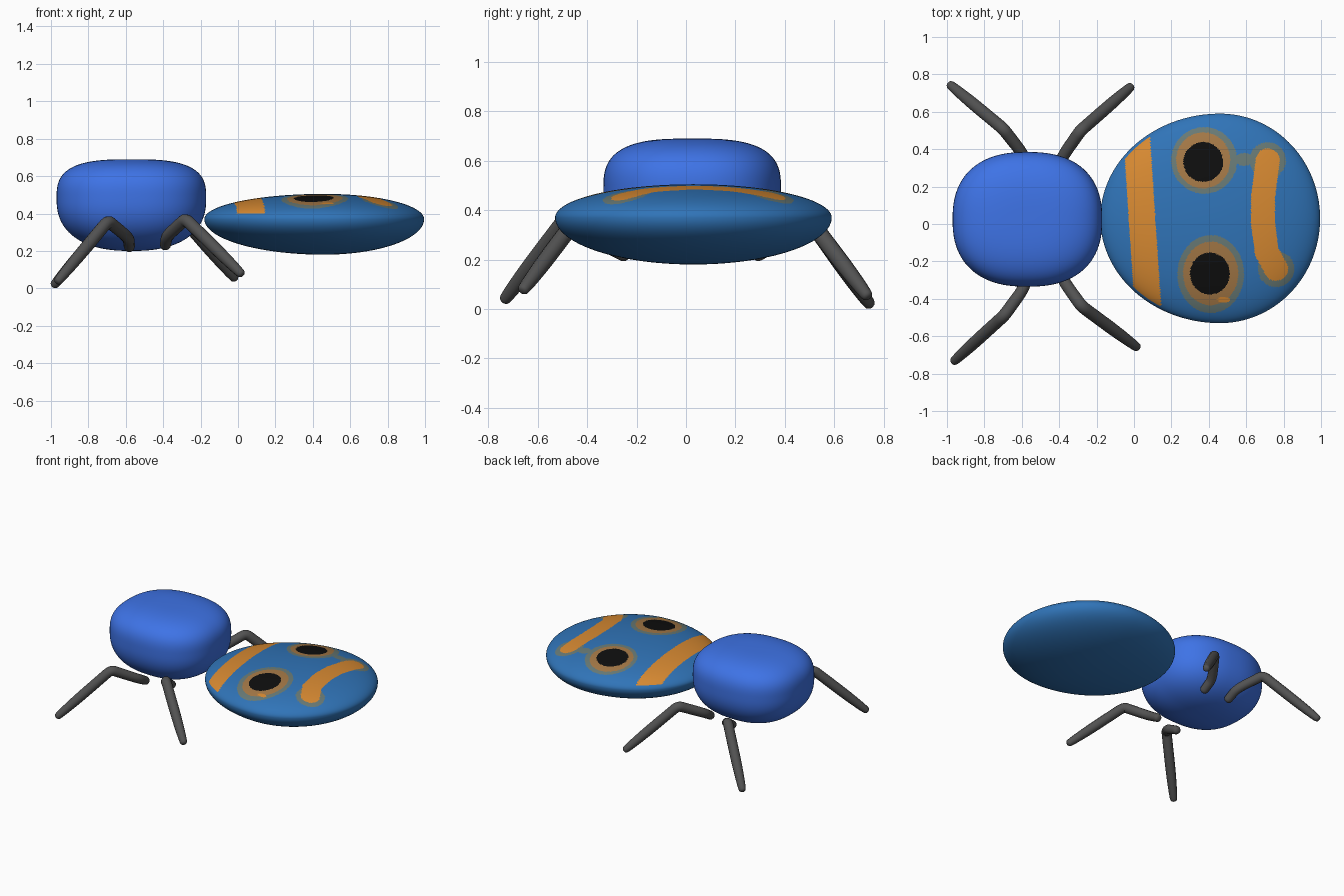
import bpy
import bmesh
import math
from mathutils import Vector

cube = bpy.data.objects.get("Cube")
if cube:
    bpy.data.objects.remove(cube, do_unlink=True)


def material(name, rgb):
    """Flat colour given as 0-255 sRGB, stored as linear values."""
    linear = [((c / 255 + 0.055) / 1.055) ** 2.4 for c in rgb]
    mat = bpy.data.materials.new(name)
    mat.use_nodes = True
    mat.diffuse_color = (*linear, 1)
    bsdf = mat.node_tree.nodes["Principled BSDF"]
    bsdf.inputs["Base Color"].default_value = (*linear, 1)
    bsdf.inputs["Roughness"].default_value = 0.8
    return mat


royal_blue = material("royal blue", (62, 115, 230))
wing_blue = material("wing blue", (48, 116, 184))
orange = material("orange", (216, 138, 50))
tan = material("tan ring", (164, 120, 70))
faded = material("faded ring", (104, 122, 118))
black = material("black", (14, 14, 14))
charcoal = material("charcoal", (82, 82, 82))


def power(value, exponent):
    return math.copysign(abs(value) ** (2 / exponent), value)


def pod(name, centre, left, right, depth, up, down, mats,
        plan=2.0, upper=2.0, lower=2.0, rings=(40, 40), segments=96):
    """Rounded lens or cushion with separate radii for each half."""
    bm = bmesh.new()
    c = Vector(centre)
    loops = []
    angles = [-math.pi / 2 * (1 - i / rings[0]) for i in range(1, rings[0])]
    angles += [math.pi / 2 * i / rings[1] for i in range(rings[1])]
    for t in angles:
        n = upper if t > 0 else lower
        spread = power(math.cos(t), n)
        z = power(math.sin(t), n) * (up if t > 0 else down)
        loop = []
        for s in range(segments):
            a = 2 * math.pi * s / segments
            x = power(math.cos(a), plan) * spread
            y = power(math.sin(a), plan) * spread * depth
            x *= right if x > 0 else left
            loop.append(bm.verts.new(c + Vector((x, y, z))))
        loops.append(loop)
    bottom = bm.verts.new(c - Vector((0, 0, down)))
    top = bm.verts.new(c + Vector((0, 0, up)))
    for s in range(segments):
        e = (s + 1) % segments
        for low, high in zip(loops, loops[1:]):
            bm.faces.new((low[s], low[e], high[e], high[s]))
        bm.faces.new((bottom, loops[0][e], loops[0][s]))
        bm.faces.new((top, loops[-1][s], loops[-1][e]))
    for face in bm.faces:
        face.smooth = True
    mesh = bpy.data.meshes.new(name)
    bm.to_mesh(mesh)
    bm.free()
    for mat in mats:
        mesh.materials.append(mat)
    obj = bpy.data.objects.new(name, mesh)
    bpy.context.collection.objects.link(obj)
    return obj


# Cushion-shaped body
pod("body", (-0.57, 0.025, 0.48), 0.4, 0.4, 0.36, 0.21, 0.28, [royal_blue],
    plan=2.4, upper=3.0, lower=2.4)

# Flat egg-shaped wing disc
BLUE, ORANGE, TAN, FADED, BLACK = range(5)
wing = pod("wing_disc", (0.46, 0.03, 0.37), 0.64, 0.535, 0.56, 0.135, 0.19,
           [wing_blue, orange, tan, faded, black],
           rings=(40, 170), segments=340)


def inside(p, x, y, rx, ry):
    return ((p.x - x) / rx) ** 2 + ((p.y - y) / ry) ** 2 < 1


# Curved mark near the outer end of the wing
mark = [Vector(p) for p in ((0.715, 0.34), (0.69, 0.15), (0.69, 0),
                            (0.71, -0.15), (0.76, -0.24))]


def mark_distance(p):
    best = 9
    for a, b in zip(mark, mark[1:]):
        d = b - a
        t = min(1, max(0, (p - a).dot(d) / d.length_squared))
        best = min(best, (p - a - d * t).length)
    return best


def wing_colour(p):
    # Eye spots: pupil, tan ring, faded ring
    if inside(p, 0.37, 0.332, 0.106, 0.106) or inside(p, 0.406, -0.265, 0.106, 0.112):
        return BLACK
    if inside(p, 0.48, -0.405, 0.035, 0.015):
        return ORANGE
    if inside(p, 0.37, 0.34, 0.145, 0.15) or inside(p, 0.41, -0.265, 0.147, 0.17):
        return TAN
    if inside(p, 0.375, 0.34, 0.176, 0.178) or inside(p, 0.41, -0.268, 0.178, 0.208):
        return FADED
    # Slanted band beside the body
    if abs(p.x - 0.045 + 0.066 * p.y) < 0.071:
        return ORANGE
    # Curved mark with faded round ends
    if mark_distance(p) < 0.064:
        return ORANGE
    if any((p - end).length < 0.097 for end in (mark[0], mark[-1])):
        return FADED
    if inside(p, 0.59, 0.345, 0.05, 0.035):
        return FADED
    return BLUE


for poly in wing.data.polygons:
    if poly.center.z > 0.4:
        poly.material_index = wing_colour(poly.center.xy)


# Bent tapering legs: hip, thigh, knee, foot
def leg(name, hip, thigh, knee, foot):
    hip, thigh, knee, foot = map(Vector, (hip, thigh, knee, foot))
    path = [(hip, 0.1), (hip, 0.85), (hip.lerp(thigh, 0.5), 0.9), (thigh, 0.95),
            (thigh.lerp(knee, 0.75), 1), (knee, 1), (knee.lerp(foot, 0.15), 1),
            (knee.lerp(foot, 0.6), 1), (knee.lerp(foot, 0.93), 0.8),
            (foot, 0.6), (foot, 0.05)]
    curve = bpy.data.curves.new(name, "CURVE")
    curve.dimensions = "3D"
    curve.bevel_depth = 0.034
    curve.bevel_resolution = 4
    curve.use_fill_caps = True
    spline = curve.splines.new("NURBS")
    spline.points.add(len(path) - 1)
    for point, (co, radius) in zip(spline.points, path):
        point.co = (*co, 1)
        point.radius = radius
    spline.order_u = 3
    spline.use_endpoint_u = True
    spline.resolution_u = 6
    curve.materials.append(charcoal)
    obj = bpy.data.objects.new(name, curve)
    bpy.context.collection.objects.link(obj)
    bpy.ops.object.select_all(action="DESELECT")
    obj.select_set(True)
    bpy.context.view_layer.objects.active = obj
    bpy.ops.object.convert(target="MESH")
    bpy.ops.object.shade_smooth_by_angle(angle=math.radians(60))


leg("front_right_leg", (-0.58, -0.23, 0.21), (-0.585, -0.34, 0.27),
    (-0.695, -0.49, 0.36), (-0.97, -0.74, 0.03))
leg("back_right_leg", (-0.58, 0.27, 0.21), (-0.59, 0.37, 0.27),
    (-0.7, 0.51, 0.35), (-0.99, 0.75, 0.01))
leg("front_left_leg", (-0.39, -0.2, 0.22), (-0.38, -0.3, 0.28),
    (-0.28, -0.44, 0.37), (0.025, -0.665, 0.07))
leg("back_left_leg", (-0.39, 0.25, 0.22), (-0.39, 0.35, 0.28),
    (-0.285, 0.5, 0.36), (-0.01, 0.74, 0.045))
